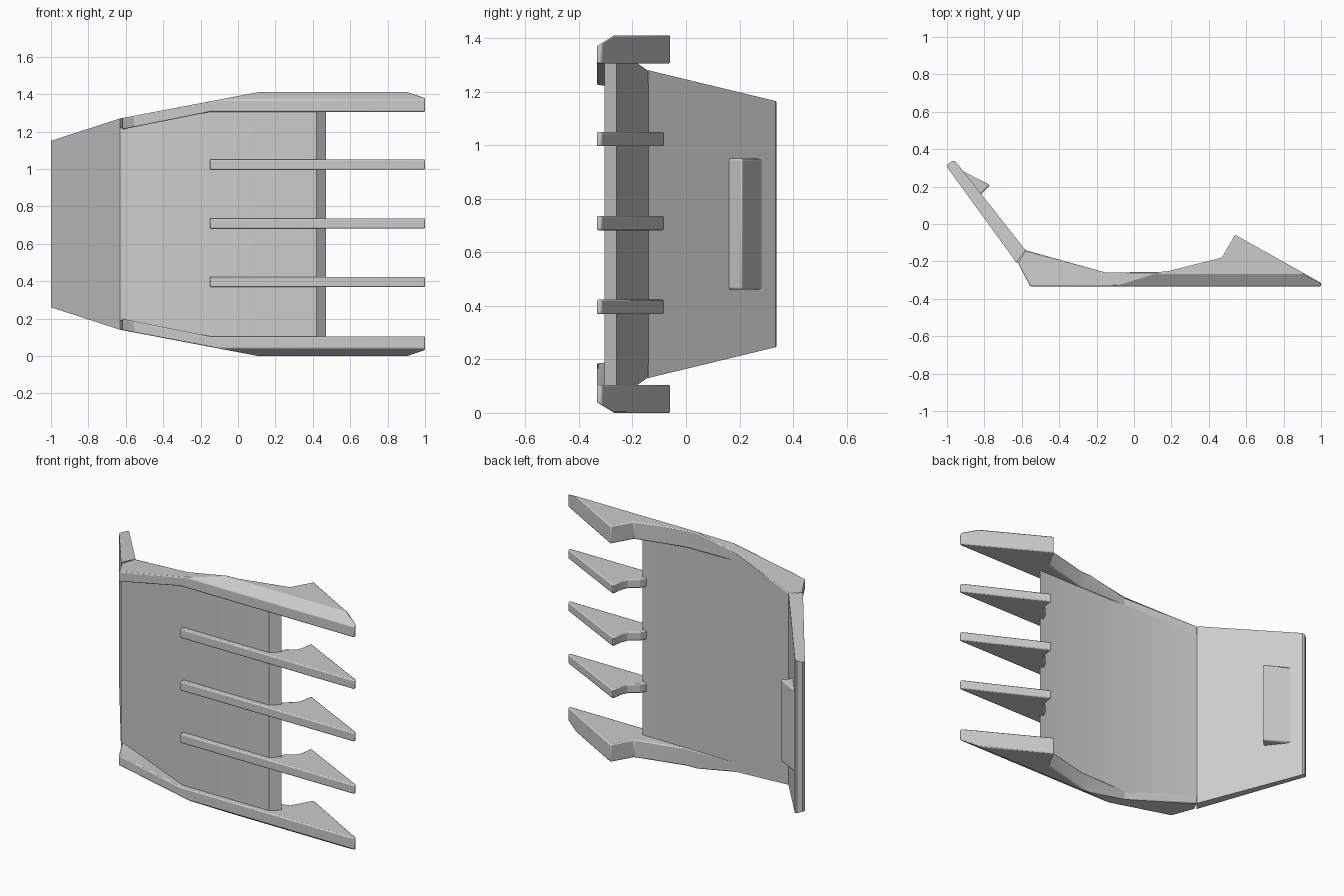
import bpy, bmesh
from mathutils import Vector

cube = bpy.data.objects.get("Cube")
if cube:
    bpy.data.objects.remove(cube, do_unlink=True)

MID = 0.705    # half height: every part is symmetric about this level
BEND = -0.15   # x where the rails start to converge

grey = bpy.data.materials.new("light grey plastic")
grey.use_nodes = True
colour = (0.6, 0.6, 0.6, 1)
grey.diffuse_color = colour
grey.node_tree.nodes["Principled BSDF"].inputs["Base Color"].default_value = colour


def rail_inner(x):
    return 0.105 + max(0, BEND - x) * 0.2


def outer_edge(x):
    slope = 0.324 if x < -0.63 else 0.19
    return 0.14 - slope * (x + 0.63)


def prism(outline, low, high):
    """Extrude an xy outline between two height rules of x and y."""
    bm = bmesh.new()
    bottom = [bm.verts.new((x, y, low(x, y) - MID)) for x, y in outline]
    top = [bm.verts.new((x, y, high(x, y) - MID)) for x, y in outline]
    bm.faces.new(bottom[::-1])
    bm.faces.new(top)
    for i in range(len(outline)):
        j = (i + 1) % len(outline)
        bm.faces.new((bottom[i], bottom[j], top[j], top[i]))
    bmesh.ops.recalc_face_normals(bm, faces=bm.faces)
    return bm


def symmetric(outline, low):
    return prism(outline, low, lambda x, y: 2 * MID - low(x, y))


def cut(bm, point, normal, remove=True):
    """Slice by a plane; optionally remove and cap the side it points to."""
    geom = bm.verts[:] + bm.edges[:] + bm.faces[:]
    result = bmesh.ops.bisect_plane(
        bm, geom=geom, plane_co=Vector(point) - Vector((0, 0, MID)),
        plane_no=Vector(normal).normalized(), clear_outer=remove)
    if remove:
        edges = [e for e in result["geom_cut"] if isinstance(e, bmesh.types.BMEdge)]
        bmesh.ops.holes_fill(bm, edges=[e for e in edges if e.is_boundary])


def add(name, bm, bevel=0, mirror=False, z=MID):
    bmesh.ops.recalc_face_normals(bm, faces=bm.faces)
    mesh = bpy.data.meshes.new(name)
    bm.to_mesh(mesh)
    bm.free()
    mesh.materials.append(grey)
    obj = bpy.data.objects.new(name, mesh)
    obj.location.z = z
    bpy.context.collection.objects.link(obj)
    if bevel:
        mod = obj.modifiers.new("soft edges", 'BEVEL')
        mod.width, mod.segments = bevel, 2
        mod.limit_method, mod.angle_limit = 'ANGLE', 0.6
    if mirror:
        mod = obj.modifiers.new("mirror", 'MIRROR')
        mod.use_axis = (False, False, True)
    bpy.ops.object.select_all(action='DESELECT')
    obj.select_set(True)
    bpy.context.view_layer.objects.active = obj
    bpy.ops.object.shade_smooth_by_angle(angle=0.5)
    return obj


# Bent plate between the rails
plate = [(-0.63, -0.205), (BEND, -0.305), (0.42, -0.305),
         (0.47, -0.26), (BEND, -0.26), (-0.58, -0.14)]
add("comb_plate", symmetric(plate, lambda x, y: rail_inner(x) - 0.01))

# Slanted arm with a rounded end
arm = [(-0.63, -0.205), (-0.58, -0.14), (-0.955, 0.335),
       (-0.97, 0.338), (-0.995, 0.32), (-1.0, 0.305)]
add("arm", symmetric(arm, lambda x, y: outer_edge(x)))

# Wedge-shaped catch on the arm
catch = [(-0.92, 0.285), (-0.83, 0.145), (-0.815, 0.163), (-0.77, 0.208)]
add("catch", symmetric(catch, lambda x, y: 0.46), bevel=0.008)

# Outer rails: tapered towards the arm, chamfered on the outside
rail = [(-0.62, -0.21), (-0.555, -0.333), (1.0, -0.333), (1.0, -0.315),
        (0.54, -0.057), (0.47, -0.18), (0.17, -0.255),
        (BEND, -0.26), (-0.58, -0.14)]
bm = prism(rail, lambda x, y: 0, lambda x, y: 0.25)
cut(bm, (BEND, 0, 0), (1, 0, 0), remove=False)
for v in bm.verts:
    if v.co.z > 0.2 - MID:
        v.co.z = rail_inner(v.co.x) - MID
cut(bm, (-0.63, 0, 0.14), (-0.19, 0, -1))
cut(bm, (0, -0.333, 0.04), (0, -0.04, -0.065))
add("outer_rails", bm, bevel=0.006, mirror=True)

# Hooked middle teeth
tooth = [(BEND, -0.333), (1.0, -0.333), (1.0, -0.315), (0.54, -0.08),
         (0.53, -0.15), (0.515, -0.185), (0.46, -0.225), (0.44, -0.27),
         (BEND, -0.29)]
for i, z in enumerate((0.396, 0.709, 1.023)):
    bm = prism(tooth, lambda x, y: MID - 0.027, lambda x, y: MID + 0.027)
    add(f"tooth_{i + 1}", bm, bevel=0.006, z=z)
